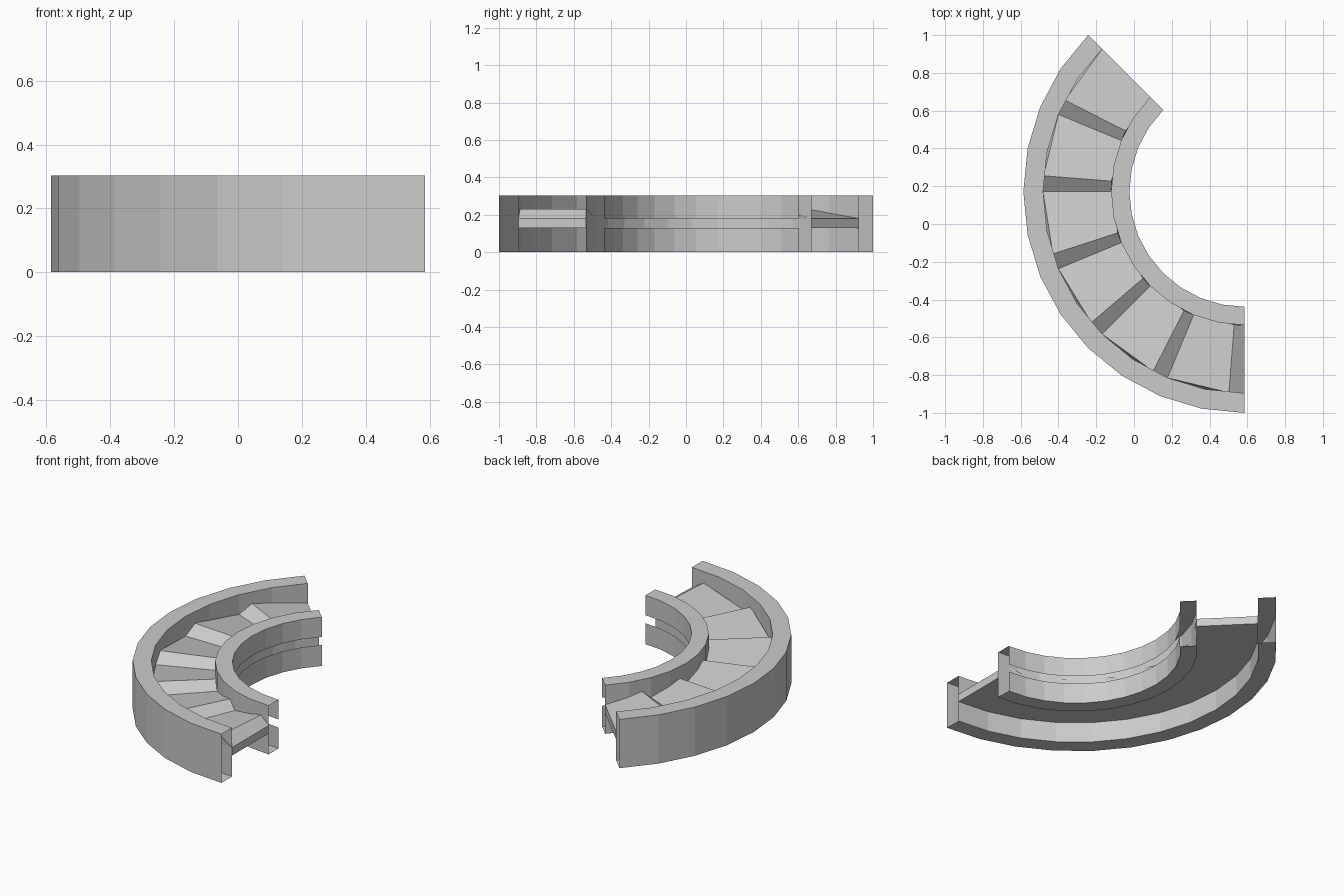
import bpy, bmesh
from math import cos, sin, radians

if "Cube" in bpy.data.objects:
    bpy.data.objects.remove(bpy.data.objects["Cube"])

CX, CY = 0.5858, 0.1716                 # centre of the bend
A0, A1 = 135.0, 270.0                   # arc limits in degrees
RI, RA, RB, RO = 0.61, 0.707, 1.067, 1.1716   # rail radii, inside to outside
TOP, SLAB_T, SLAB_B, PEAK = 0.303, 0.18, 0.13, 0.23


def pt(r, a, z):
    return (CX + r * cos(radians(a)), CY + r * sin(radians(a)), z)


def finish(name, bm):
    bmesh.ops.remove_doubles(bm, verts=bm.verts, dist=1e-5)
    me = bpy.data.meshes.new(name)
    bm.to_mesh(me)
    bm.free()
    ob = bpy.data.objects.new(name, me)
    bpy.context.collection.objects.link(ob)


def face(bm, pts):
    return bm.faces.new([bm.verts.new(p) for p in pts])


def sweep(name, profile, n=12, caps=None):
    """Sweep an open (radius, z) profile round the bend."""
    bm = bmesh.new()
    step = (A1 - A0) / n
    for i in range(n):
        a, b = A0 + i * step, A0 + (i + 1) * step
        for p, q in zip(profile, profile[1:]):
            face(bm, [pt(p[0], a, p[1]), pt(q[0], a, q[1]),
                      pt(q[0], b, q[1]), pt(p[0], b, p[1])])
    if caps:
        face(bm, [pt(r, A0, z) for r, z in reversed(caps)])
        face(bm, [pt(r, A1, z) for r, z in caps])
    finish(name, bm)


# Outer rail: hollow box, open at both ends
sweep("outer_rail", [(RB, SLAB_T), (RB, TOP), (RO, TOP), (RO, 0), (RB, 0), (RB, SLAB_B)])

# Inner rail: two channels with a slot facing the bend centre
sweep("inner_rail_upper", [(RI, SLAB_T), (RI, TOP), (RA, TOP), (RA, SLAB_T)])
sweep("inner_rail_lower", [(RA, SLAB_B), (RA, 0), (RI, 0), (RI, SLAB_B)])

# Bed between the rails (its top is the scaled surface below)
slab = [(RB, SLAB_T), (RB, SLAB_B), (RA, SLAB_B), (RA, SLAB_T)]
sweep("bed", slab, caps=slab)

# Six overlapping ramps: long gentle slope, then a short steep drop
bm = bmesh.new()
span = 22.5
for i in range(6):
    lo = A0 + i * span
    hi = lo + span
    pk, mid = hi - 4.5, lo + span / 2
    face(bm, [pt(RA, lo, SLAB_T), pt(RB, lo, SLAB_T), pt(RB, pk, PEAK), pt(RA, pk, PEAK)])
    face(bm, [pt(RA, pk, PEAK), pt(RB, pk, PEAK), pt(RB, hi, SLAB_T), pt(RA, hi, SLAB_T)])
    # side fillers down to the bed edge
    face(bm, [pt(RB, lo, SLAB_T), pt(RB, mid, SLAB_T), pt(RB, pk, PEAK)])
    face(bm, [pt(RB, mid, SLAB_T), pt(RB, hi, SLAB_T), pt(RB, pk, PEAK)])
    face(bm, [pt(RA, mid, SLAB_T), pt(RA, lo, SLAB_T), pt(RA, pk, PEAK)])
    face(bm, [pt(RA, hi, SLAB_T), pt(RA, mid, SLAB_T), pt(RA, pk, PEAK)])
finish("ramps", bm)
